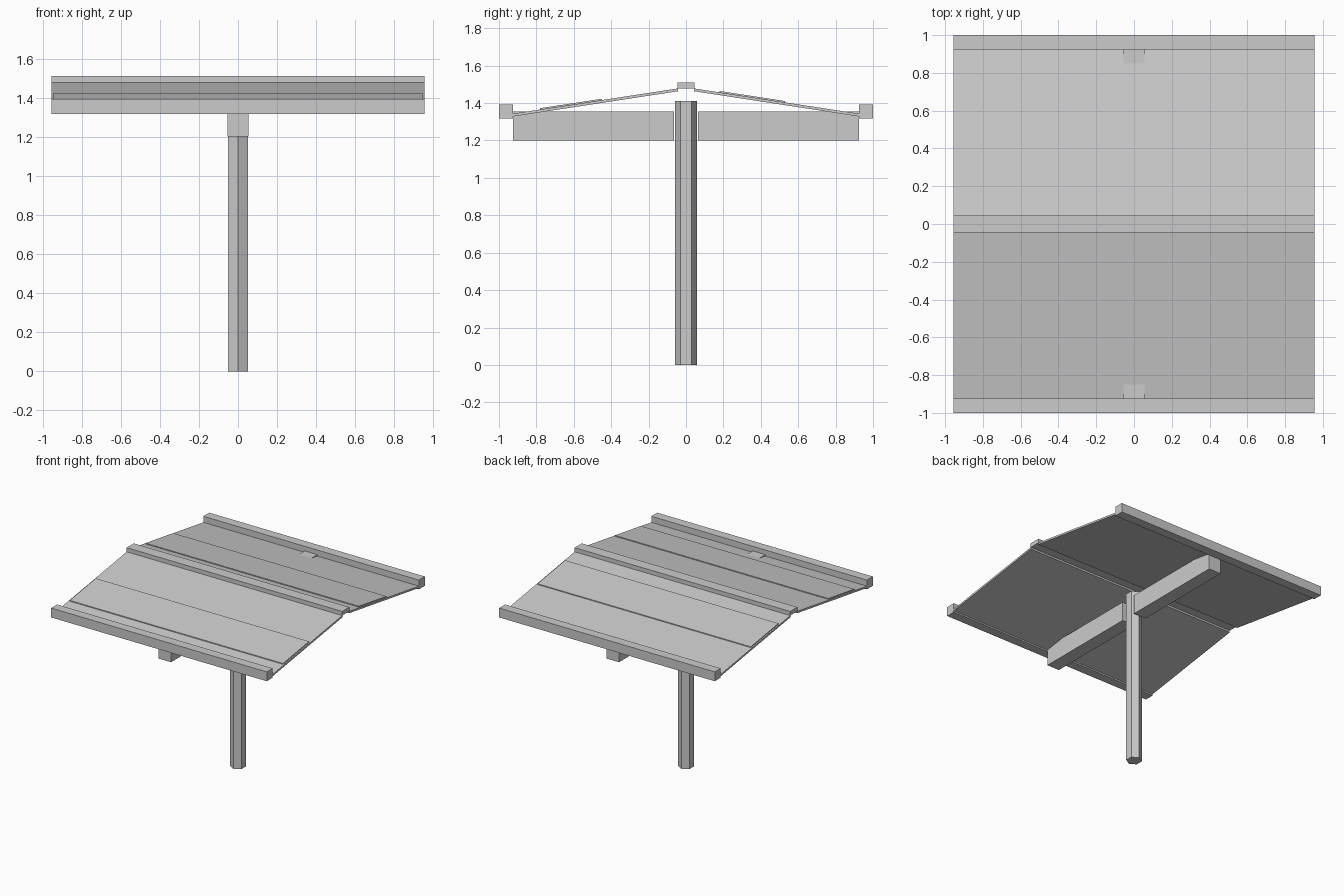
import bpy
import math

default = bpy.data.objects.get("Cube")
if default:
    bpy.data.objects.remove(default, do_unlink=True)

# One plain grey for the whole shelter
GREY = (0.6, 0.6, 0.6, 1.0)
grey = bpy.data.materials.new("light grey")
grey.use_nodes = True
grey.diffuse_color = GREY
grey.node_tree.nodes["Principled BSDF"].inputs["Base Color"].default_value = GREY


def extrude_x(name, profile, half_width):
    """Sweep a closed (y, z) profile along x."""
    n = len(profile)
    verts = [(x, y, z) for x in (-half_width, half_width) for y, z in profile]
    faces = [tuple(reversed(range(n))), tuple(range(n, 2 * n))]
    faces += [(i, (i + 1) % n, n + (i + 1) % n, n + i) for i in range(n)]
    mesh = bpy.data.meshes.new(name)
    mesh.from_pydata(verts, [], faces)
    mesh.materials.append(grey)
    obj = bpy.data.objects.new(name, mesh)
    bpy.context.collection.objects.link(obj)
    # Consistent outward normals
    import bmesh
    bm = bmesh.new()
    bm.from_mesh(mesh)
    bmesh.ops.recalc_face_normals(bm, faces=bm.faces)
    bm.to_mesh(mesh)
    bm.free()
    return obj


def beam_box(name, half_width, y0, y1, z0, z1):
    return extrude_x(name, [(y0, z0), (y1, z0), (y1, z1), (y0, z1)], half_width)


def roof_z(y):
    """Height of the roof's upper surface."""
    return 1.478 - 0.153 * (abs(y) - 0.045)


def sloped_sheet(name, half_width, y0, y1, below, above):
    return extrude_x(name, [(y0, roof_z(y0) - below), (y1, roof_z(y1) - below),
                            (y1, roof_z(y1) + above), (y0, roof_z(y0) + above)], half_width)


# Six-sided post
bpy.ops.mesh.primitive_cylinder_add(vertices=6, radius=0.058, depth=1.41,
                                    location=(0, 0, 0.705))
post = bpy.context.object
post.name = "post"
post.data.materials.append(grey)

# Ridge cap
beam_box("ridge_cap", 0.955, -0.045, 0.045, 1.478, 1.511)

# Roof halves with their arms and edge rails
for side, s in (("front", -1), ("back", 1)):
    beam_box(side + "_arm", 0.055, s * 0.065, s * 0.926, 1.2, 1.355)
    beam_box(side + "_edge_rail", 0.955, s * 0.925, s * 1.0, 1.317, 1.392)
    sloped_sheet(side + "_roof_sheet", 0.955, s * 0.043, s * 0.927, 0.015, 0.0)

# Thin raised panels, offset differently on each slope
sloped_sheet("front_panel", 0.945, -0.78, -0.45, 0.005, 0.007)
sloped_sheet("back_panel", 0.945, 0.18, 0.53, 0.005, 0.007)
